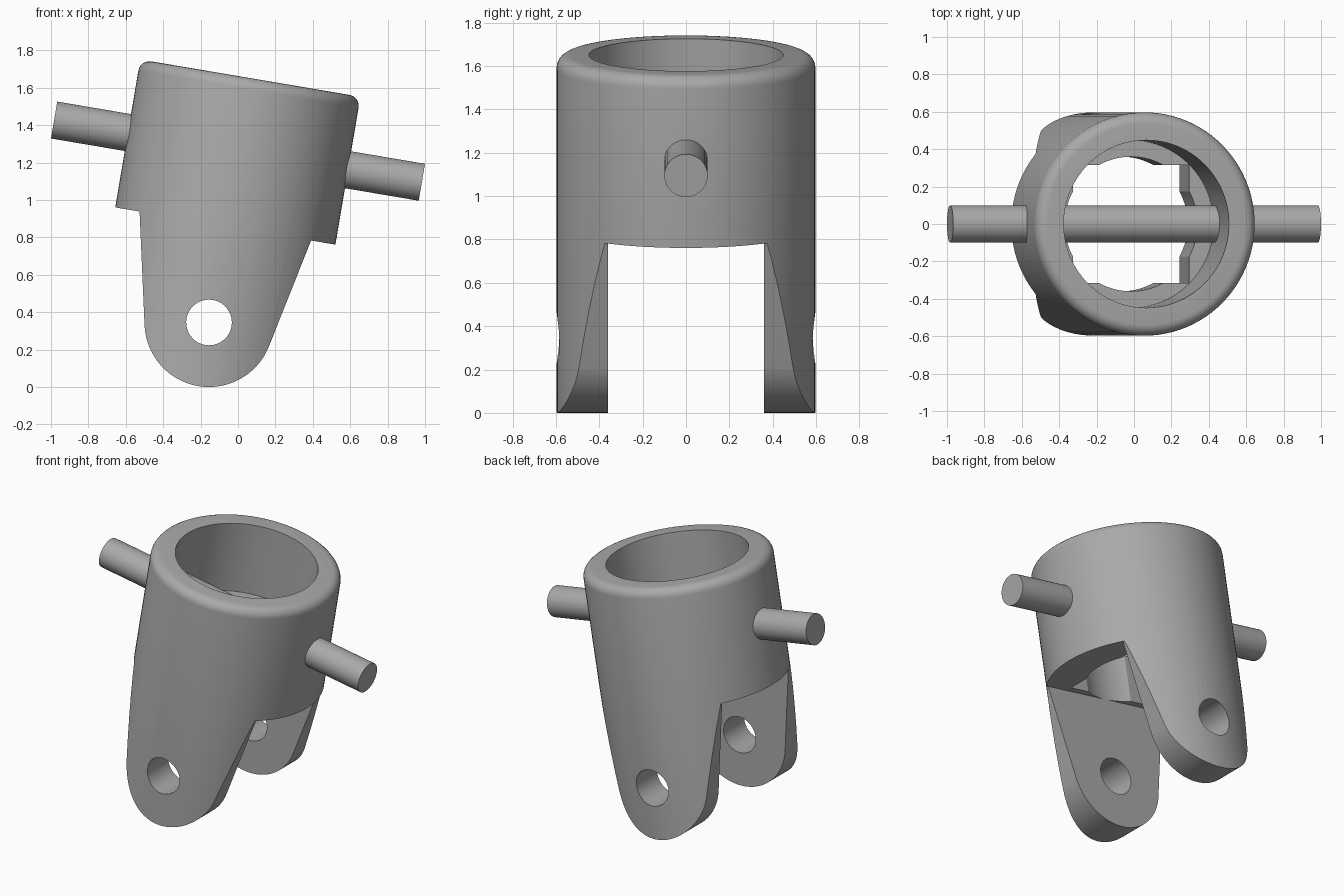
import bpy, bmesh
from math import sin, cos, pi, radians, acos, atan2, hypot
from mathutils import Matrix

if "Cube" in bpy.data.objects:
    bpy.data.objects.remove(bpy.data.objects["Cube"])

TILT = radians(9.6)
FRAME = Matrix.Translation((-0.155, 0, 0.345)) @ Matrix.Rotation(TILT, 4, 'Y')
# All sizes below are measured from the lug hole, along the tilted axis
OUTER, BORE, LUG, LUG_HOLE, PIN = 0.597, 0.448, 0.345, 0.122, 0.1
SHOULDER, FLOOR, PIN_Z, TOP, FILLET = 0.523, 0.835, 0.929, 1.325, 0.06
GAP = 0.36

grey = bpy.data.materials.new("plain grey")
grey.use_nodes = True
colour = (0.4, 0.4, 0.4, 1)
grey.diffuse_color = colour
grey.node_tree.nodes["Principled BSDF"].inputs["Base Color"].default_value = colour


def make(name, bm):
    bmesh.ops.recalc_face_normals(bm, faces=bm.faces[:])
    mesh = bpy.data.meshes.new(name)
    bm.to_mesh(mesh)
    bm.free()
    mesh.materials.append(grey)
    ob = bpy.data.objects.new(name, mesh)
    bpy.context.collection.objects.link(ob)
    return ob


def prism(name, outline, low, high, turn=Matrix()):
    """Extrude an outline along z, then turn it."""
    bm = bmesh.new()
    face = bm.faces.new([bm.verts.new((x, y, low)) for x, y in outline])
    out = bmesh.ops.extrude_face_region(bm, geom=[face])
    verts = [v for v in out["geom"] if isinstance(v, bmesh.types.BMVert)]
    bmesh.ops.translate(bm, verts=verts, vec=(0, 0, high - low))
    bm.transform(turn)
    return make(name, bm)


def circle(r, n):
    return [(r * cos(2 * pi * i / n), r * sin(2 * pi * i / n)) for i in range(n)]


def rect(x, y):
    return [(-x, -y), (x, -y), (x, y), (-x, y)]


def select(ob):
    bpy.ops.object.select_all(action='DESELECT')
    ob.select_set(True)
    bpy.context.view_layer.objects.active = ob


def combine(ob, tool, operation='DIFFERENCE'):
    tool.hide_render = True
    mod = ob.modifiers.new(tool.name, 'BOOLEAN')
    mod.object, mod.operation, mod.solver = tool, operation, 'EXACT'
    select(ob)
    bpy.ops.object.modifier_apply(modifier=mod.name)
    bpy.data.objects.remove(tool)


def finish(ob):
    ob.matrix_world = FRAME
    select(ob)
    bpy.ops.object.shade_smooth_by_angle(angle=radians(30))


# Solid round body with a rounded top rim
body = prism("clevis_body", circle(OUTER, 96), -0.5, TOP)
bm = bmesh.new()
bm.from_mesh(body.data)
rim = [e for e in bm.edges if all(v.co.z > TOP - 0.001 for v in e.verts)]
bmesh.ops.bevel(bm, geom=rim, offset=FILLET, segments=6, profile=0.5, affect='EDGES')
bm.to_mesh(body.data)
bm.free()

# Side outline: rounded lugs tapering up to the shoulders
SIDE = Matrix.Rotation(radians(90), 4, 'X')
corner = 0.465
start = atan2(SHOULDER, corner) - acos(LUG / hypot(SHOULDER, corner))
steps = 40
arc = [start + (-pi - 2 * start) * i / steps for i in range(steps + 1)]
outline = [(0.8, 1.5), (0.8, SHOULDER), (corner, SHOULDER)]
outline += [(LUG * cos(a), LUG * sin(a)) for a in arc]
outline += [(-corner, SHOULDER), (-0.8, SHOULDER), (-0.8, 1.5)]
combine(body, prism("side_outline", outline, -0.8, 0.8, SIDE), 'INTERSECT')

# Gap between the lugs, lug holes, bore, and the opening in the bore floor
combine(body, prism("lug_gap", rect(0.8, GAP), -0.8, SHOULDER))
combine(body, prism("lug_hole", circle(LUG_HOLE, 48), -0.8, 0.8, SIDE))
combine(body, prism("bore", circle(BORE, 96), FLOOR, 1.6))
combine(body, prism("floor_square", rect(0.315, 0.315), 0.4, 1.0))
combine(body, prism("floor_circle", circle(GAP, 64), 0.4, 1.0))
finish(body)

# Cross pin through the body
ACROSS = Matrix.Translation((0, 0, PIN_Z)) @ Matrix.Rotation(radians(90), 4, 'Y')
pin = prism("cross_pin", circle(PIN, 48), -0.997, 0.997, ACROSS)
finish(pin)
